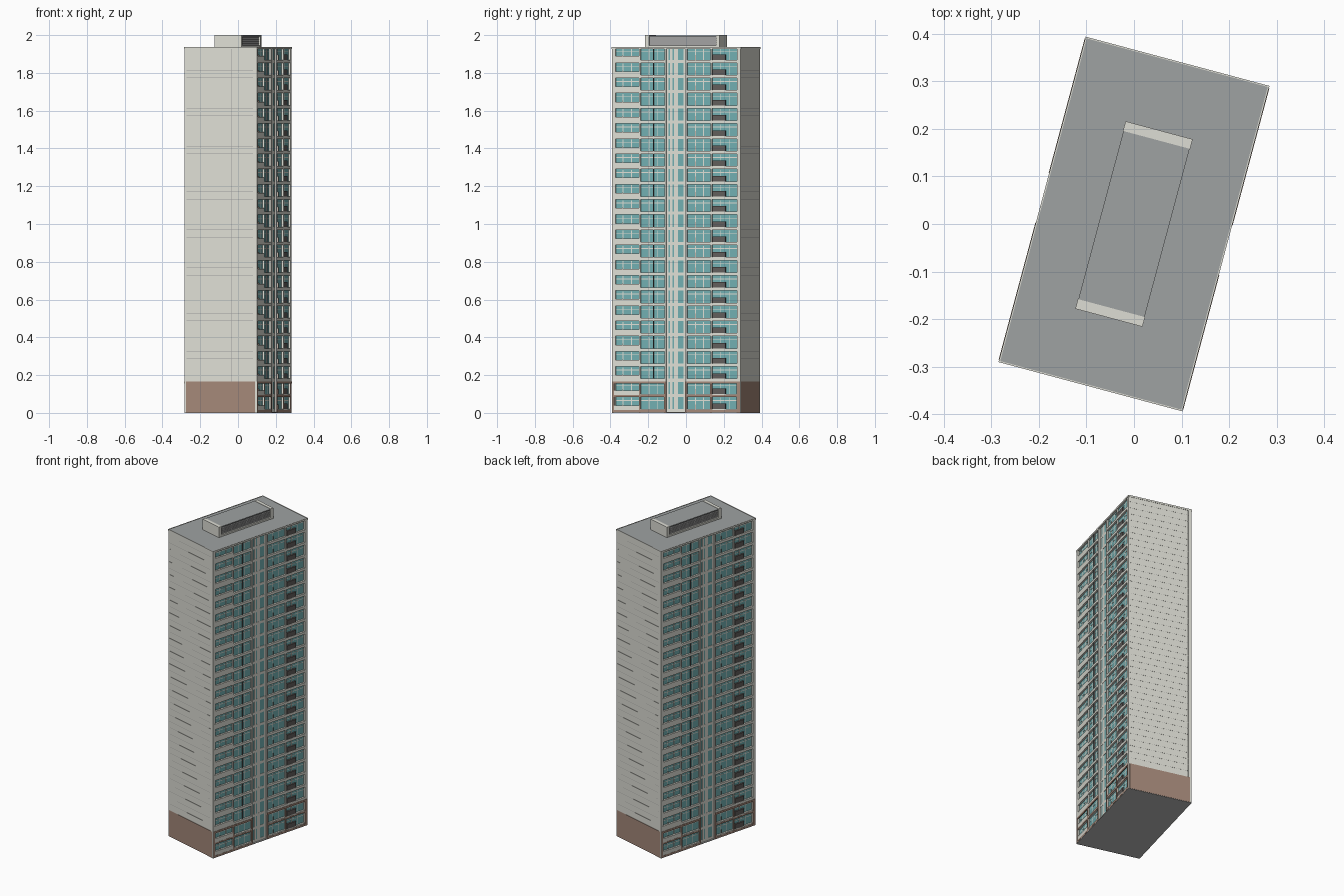
import bpy, bmesh, math
from mathutils import Matrix, Vector

if "Cube" in bpy.data.objects:
    bpy.data.objects.remove(bpy.data.objects["Cube"])

TURN = Matrix.Rotation(math.radians(-15), 4, 'Z')   # the tower stands askew
FLOORS, H = 24, 0.0804
HX, HY = 0.20, 0.354                                # half width, half length
TOP = FLOORS * H


def material(name, rgb):
    m = bpy.data.materials.new(name)
    m.diffuse_color = (*rgb, 1)
    m.use_nodes = True
    m.node_tree.nodes["Principled BSDF"].inputs["Base Color"].default_value = m.diffuse_color
    return m


PALE = material("pale concrete", (0.73, 0.73, 0.665))
BROWN = material("brown cladding", (0.37, 0.245, 0.19))
GLASS = material("teal glass", (0.165, 0.42, 0.435))
ROOF = material("roof grey", (0.345, 0.36, 0.36))
DARK = material("dark grey", (0.12, 0.11, 0.105))
JOINT = material("joint grey", (0.36, 0.36, 0.36))
UNDER = material("underside grey", (0.50, 0.50, 0.49))
parts = {}


def box(part, mat, x0, x1, y0, y1, z0, z1, both=True):
    """Add a box to a part, repeated on the opposite side by a half turn."""
    bm = parts.setdefault(part, (bmesh.new(), mat))[0]
    size = Matrix.Diagonal((x1 - x0, y1 - y0, z1 - z0, 1))
    mid = Matrix.Translation(Vector((x0 + x1, y0 + y1, z0 + z1)) / 2)
    for a in ((0, math.pi) if both else (0,)):
        bmesh.ops.create_cube(bm, size=1,
                              matrix=TURN @ Matrix.Rotation(a, 4, 'Z') @ mid @ size)


# Glazed core and ground slab
GX = 0.188
box("glass_core", GLASS, -GX, GX, -HY + 0.01, HY - 0.01, 0.004, TOP, False)
box("ground_slab", UNDER, -HX + 0.001, HX - 0.001, -HY + 0.002, HY - 0.002, 0, 0.004, False)

# Blank end walls with a brown base and fine panel joints
box("end_wall", PALE, -HX + 0.002, HX - 0.002, -HY + 0.002, -HY + 0.02, 0.002, TOP)
box("end_base", BROWN, -HX + 0.009, HX - 0.012, -HY + 0.0005, -HY + 0.01, 0.002, 0.166)
for k in range(5, 48):
    z = 0.005 + k * 0.0402
    box("wall_joint", JOINT, -HX + 0.012, HX - 0.014, -HY + 0.0015, -HY + 0.01,
        z - 0.0005, z + 0.0005)
for x in (-0.06, 0.06):
    box("wall_joint", JOINT, x - 0.0003, x + 0.0003, -HY + 0.0016, -HY + 0.01, 0.166, TOP)

# Facade posts: outer corners, bay dividers and edges of the stair strip
for y, w in ((-0.347, 0.012), (-0.200, 0.007), (-0.061, 0.009),
             (0.054, 0.009), (0.191, 0.007), (0.342, 0.020)):
    box("facade_post", PALE, GX - 0.01, HX - 0.001, y - w / 2, y + w / 2, 0.002, TOP)
    box("base_post", BROWN, HX - 0.004, HX, max(y - w / 2 - 0.001, -0.350),
        min(y + w / 2 + 0.001, 0.350), 0.002, 0.166)

# Stair strip: pale wall leaving slim window slots
for y0, y1 in ((-0.057, -0.045), (-0.037, -0.024), (-0.016, 0.007), (0.037, 0.050)):
    box("stair_wall", PALE, GX - 0.01, GX + 0.001, y0, y1, 0.004, TOP)

BAYS = ((-0.341, -0.2035), (-0.1965, -0.0655), (0.0585, 0.1875), (0.1945, 0.332))
for f in range(FLOORS):
    z = f * H
    low = f < 2
    box("stair_band", PALE, GX - 0.01, GX + 0.0013, -0.057, 0.050, z + 0.004, z + 0.020)
    for i, (a, b) in enumerate(BAYS):
        w = b - a
        # Floor edge of each bay, with a brown face on the base storeys
        box("floor_edge", PALE, GX - 0.01, HX - 0.001, a, b, z + 0.004, z + 0.020)
        if low:
            box("base_floor_edge", BROWN, HX - 0.004, HX, a, b, z + 0.004, z + 0.014)
        # Flush window bars
        for t in (0.34, 0.68):
            y = a + w * t
            box("mullion", PALE, GX - 0.01, GX + 0.0008, y - 0.002, y + 0.002, z + 0.020, z + H)
        box("transom", PALE, GX - 0.01, GX + 0.0007, a, b, z + 0.064, z + 0.068)
        # Short brown screen beside one window bar
        if i != 1:
            y = a + w * 0.34
            box("screen", BROWN, GX, GX + 0.006, y - 0.0008, y + 0.0008, z + 0.020, z + 0.045)
        # Infill below the windows differs by bay
        if i == 0:
            box("spandrel", PALE, GX, HX - 0.001, a, b, z + 0.020, z + 0.039)
        if i == 3:
            box("balcony_panel", DARK, GX, HX - 0.002, a + 0.004, a + 0.074,
                z + 0.020, z + 0.049)
    # Brown cap above the two base storeys
    if f == 2:
        for a, b in ((-0.350, -0.057), (0.050, 0.350)):
            box("base_cap", BROWN, HX - 0.004, HX + 0.001, a, b, z - 0.006, z + 0.006)

# Dark drainpipe running the full height of the second bay
box("drainpipe", DARK, GX, HX - 0.004, -0.1285, -0.1255, 0.166, TOP)

# Roof deck, fascia and thin pale rim
box("fascia", PALE, -HX, HX, -HY, HY, TOP - 0.004, TOP + 0.002, False)
box("roof_deck", ROOF, -HX + 0.003, HX - 0.003, -HY + 0.003, HY - 0.003,
    TOP, TOP + 0.005, False)
box("roof_rim", PALE, HX - 0.003, HX, -HY, HY, TOP, TOP + 0.007)
box("roof_rim", PALE, -HX + 0.003, HX - 0.003, -HY, -HY + 0.003, TOP, TOP + 0.007)

# Plant room: pale ends, louvred sides and a grey lid
PX, PY = 0.073, 0.204
box("plant_end", PALE, -PX, PX, -PY, -PY + 0.021, TOP, 2.0)
box("plant_core", JOINT, -PX + 0.010, PX - 0.010, -PY + 0.015, PY - 0.015, TOP, 1.993, False)
box("plant_lid", ROOF, -PX + 0.001, PX - 0.001, -PY + 0.021, PY - 0.021, 1.992, 1.9985, False)
box("plant_sill", PALE, PX - 0.014, PX - 0.001, -PY + 0.021, PY - 0.021, TOP, 1.945)
for k in range(4):
    z = 1.952 + k * 0.0105
    box("louvre", JOINT, PX - 0.014, PX - 0.007, -PY + 0.021, PY - 0.021, z, z + 0.004)

# Turn the collected parts into objects
for name, (bm, mat) in parts.items():
    mesh = bpy.data.meshes.new(name)
    bm.to_mesh(mesh)
    bm.free()
    mesh.materials.append(mat)
    bpy.context.collection.objects.link(bpy.data.objects.new(name, mesh))
